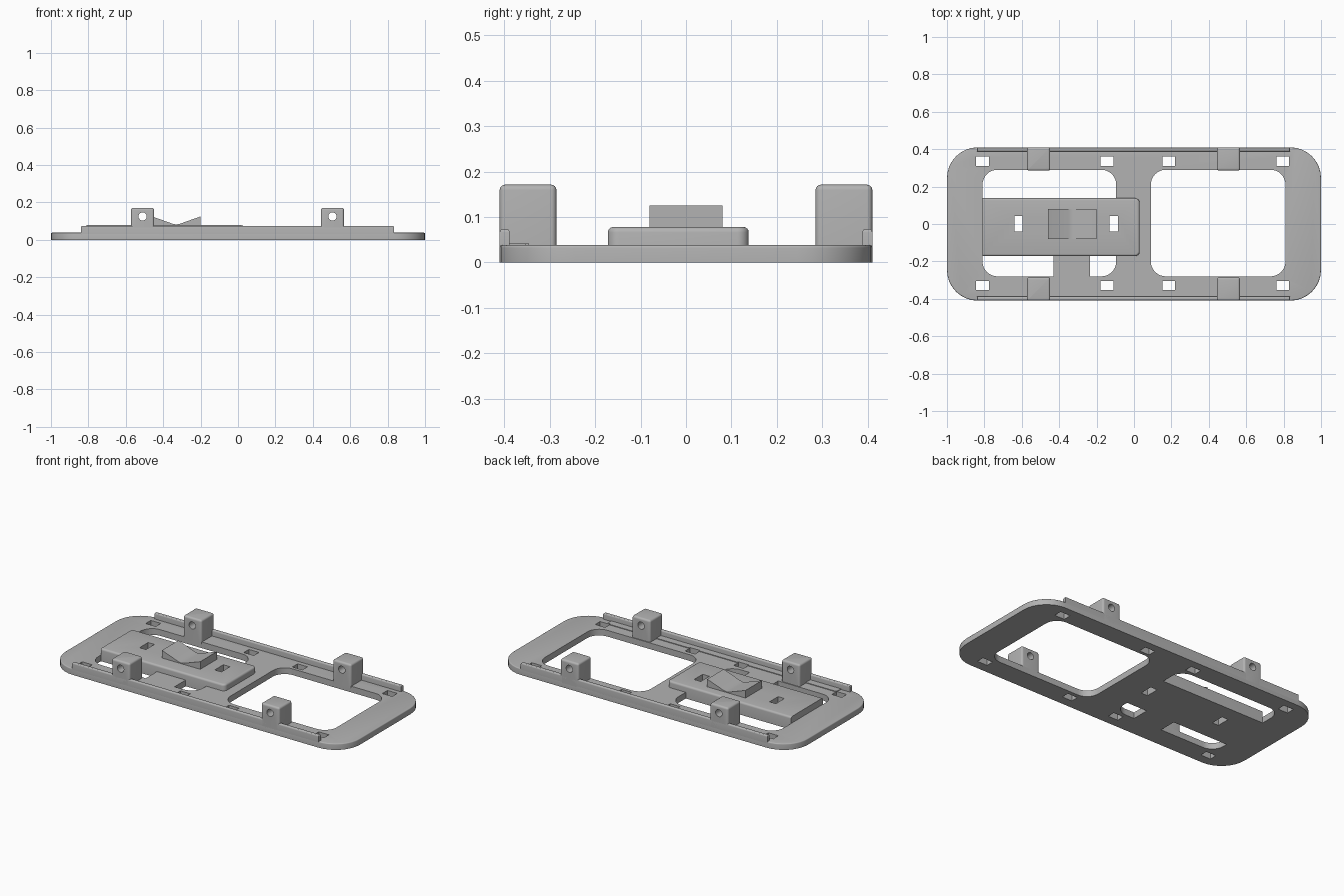
import bpy
import bmesh
from mathutils import Vector

default = bpy.data.objects.get("Cube")
if default:
    bpy.data.objects.remove(default, do_unlink=True)

grey = bpy.data.materials.new("plain grey")
grey.use_nodes = True
colour = (0.45, 0.45, 0.45, 1)
grey.diffuse_color = colour
grey.node_tree.nodes["Principled BSDF"].inputs["Base Color"].default_value = colour


def finish(name, bm):
    """Turn a bmesh into a named grey object."""
    bmesh.ops.recalc_face_normals(bm, faces=bm.faces)
    mesh = bpy.data.meshes.new(name)
    bm.to_mesh(mesh)
    bm.free()
    mesh.materials.append(grey)
    obj = bpy.data.objects.new(name, mesh)
    bpy.context.collection.objects.link(obj)
    return obj


def box(name, x, y, z, corner=0, top=0, square_left=False):
    """Box from ranges, with rounded upright corners and a rounded top rim."""
    bm = bmesh.new()
    bmesh.ops.create_cube(bm, size=1)
    for v in bm.verts:
        v.co = Vector([r[0] if c < 0 else r[1] for c, r in zip(v.co, (x, y, z))])
    if corner:
        upright = [e for e in bm.edges
                   if abs(e.verts[0].co.z - e.verts[1].co.z) > 1e-5
                   and not (square_left and e.verts[0].co.x < x[0] + 1e-4)]
        bmesh.ops.bevel(bm, geom=upright, offset=corner, segments=8, profile=0.5,
                        affect='EDGES', clamp_overlap=False)
    if top:
        rim = [e for e in bm.edges
               if all(v.co.z > z[1] - 1e-5 for v in e.verts)
               and not (square_left and all(v.co.x < x[0] + 1e-4 for v in e.verts))]
        bmesh.ops.bevel(bm, geom=rim, offset=top, segments=4, profile=0.5,
                        affect='EDGES', clamp_overlap=True)
    return finish(name, bm)


def cut(obj, cutters):
    """Subtract every cutter and bake the result."""
    for c in cutters:
        c.hide_render = True
        mod = obj.modifiers.new("cut", 'BOOLEAN')
        mod.operation = 'DIFFERENCE'
        mod.solver = 'EXACT'
        mod.object = c
    graph = bpy.context.evaluated_depsgraph_get()
    baked = bpy.data.meshes.new_from_object(obj.evaluated_get(graph))
    obj.modifiers.clear()
    obj.data = baked


through = (-0.1, 0.3)
parts, cutters = [], []

# Base plate with two rounded windows
plate = box("base_plate", (-1, 1), (-0.41, 0.41), (0, 0.038), 0.165, 0.006)
windows = [box("window_cutter", x, (-0.28, 0.29), through, 0.08)
           for x in ((-0.81, -0.095), (0.09, 0.81))]

# Small rectangular slots along both long sides
side_slots = [box("slot_cutter", (x - 0.034, x + 0.034), y, through)
              for x in (-0.81, -0.144, 0.186, 0.796)
              for y in ((0.31, 0.36), (-0.352, -0.305))]

# Raised switch mount with two slots
mount = box("switch_mount", (-0.81, 0.03), (-0.172, 0.138), (0, 0.078),
            0.025, 0.012, square_left=True)
mount_slots = [box("mount_slot_cutter", x, (-0.04, 0.043), through)
               for x in ((-0.64, -0.597), (-0.13, -0.085))]
tab = box("mount_tab", (-0.43, -0.235), (-0.285, -0.165), (0, 0.038))

cut(plate, windows + side_slots + mount_slots)
cut(mount, mount_slots)
parts += [plate, mount, tab]

# Low ridge beside the front rail
ridge = box("front_ridge", (-0.78, 0.78), (-0.39, -0.345), (0.03, 0.042))
cut(ridge, side_slots)
parts.append(ridge)

# Rails and drilled posts on both long sides
for side, label in ((1, "back"), (-1, "front")):
    rail_y = sorted((side * 0.388, side * 0.41))
    post_y = sorted((side * 0.285, side * 0.41))
    parts.append(box(label + "_rail", (-0.84, 0.835), rail_y, (0.026, 0.074), 0, 0.008))
    for x, end in ((-0.51, "right"), (0.505, "left")):
        post = box(label + "_" + end + "_post", (x - 0.062, x + 0.062), post_y,
                   (0.026, 0.171), 0.012, 0.012)
        bpy.ops.mesh.primitive_cylinder_add(
            vertices=24, radius=0.022, depth=0.4,
            location=(x, side * 0.35, 0.125), rotation=(1.5708, 0, 0))
        drill = bpy.context.object
        drill.name = "drill_cutter"
        cut(post, [drill])
        cutters.append(drill)
        parts.append(post)

# V-shaped rocker on the mount
bm = bmesh.new()
profile = [(-0.46, 0.07), (-0.2, 0.07), (-0.2, 0.125), (-0.31, 0.086),
           (-0.33, 0.082), (-0.35, 0.086), (-0.46, 0.125)]
face = bm.faces.new([bm.verts.new((x, -0.08, z)) for x, z in profile])
swept = bmesh.ops.extrude_face_region(bm, geom=[face])
bmesh.ops.translate(bm, vec=(0, 0.16, 0),
                    verts=[g for g in swept["geom"] if isinstance(g, bmesh.types.BMVert)])
parts.append(finish("rocker_switch", bm))

# Remove helpers and shade rounded edges smoothly
for c in windows + side_slots + mount_slots + cutters:
    bpy.data.objects.remove(c, do_unlink=True)
bpy.ops.object.select_all(action='DESELECT')
for p in parts:
    p.data.materials.clear()
    p.data.materials.append(grey)
    p.data.polygons.foreach_set("material_index", [0] * len(p.data.polygons))
    p.select_set(True)
bpy.context.view_layer.objects.active = plate
bpy.ops.object.shade_smooth_by_angle(angle=0.5)
